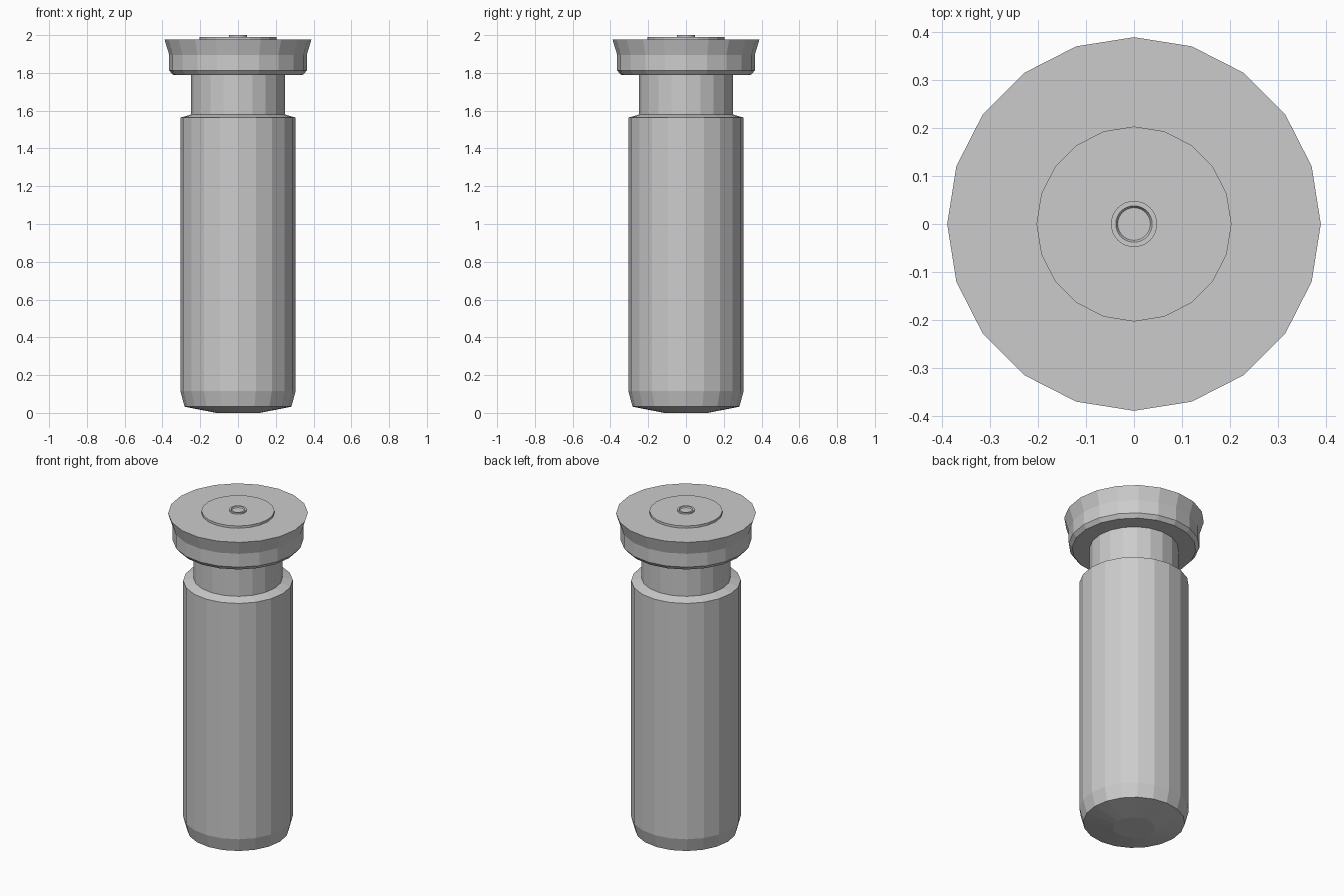
import bpy, bmesh
from math import cos, sin, tau

if "Cube" in bpy.data.objects:
    bpy.data.objects.remove(bpy.data.objects["Cube"])


def lathe(name, profile, sides):
    """Revolve (radius, z) points listed bottom to top, capping both ends."""
    bm = bmesh.new()
    rings = [[bm.verts.new((r * cos(tau * i / sides), r * sin(tau * i / sides), z))
              for i in range(sides)] for r, z in profile]
    for a, b in zip(rings, rings[1:]):
        for i in range(sides):
            j = (i + 1) % sides
            bm.faces.new((a[i], a[j], b[j], b[i]))
    bm.faces.new(rings[0][::-1])
    bm.faces.new(rings[-1])
    mesh = bpy.data.meshes.new(name)
    bm.to_mesh(mesh)
    bm.free()
    obj = bpy.data.objects.new(name, mesh)
    bpy.context.collection.objects.link(obj)
    return obj


# Main cylinder with chamfered foot, shoulder and narrower neck
lathe("body", [(0.116, 0.0), (0.283, 0.033), (0.305, 0.115), (0.305, 1.563),
               (0.248, 1.58), (0.248, 1.79)], 20)

# Flared rim, topped by a thin raised disc
lathe("flared_rim", [(0.345, 1.79), (0.364, 1.813), (0.364, 1.895), (0.389, 1.977),
                     (0.203, 1.977), (0.203, 1.991)], 20)

# Small central cap with a shallow recess
lathe("primer_cap", [(0.048, 1.985), (0.048, 2.0), (0.038, 2.0), (0.034, 1.993)], 32)
